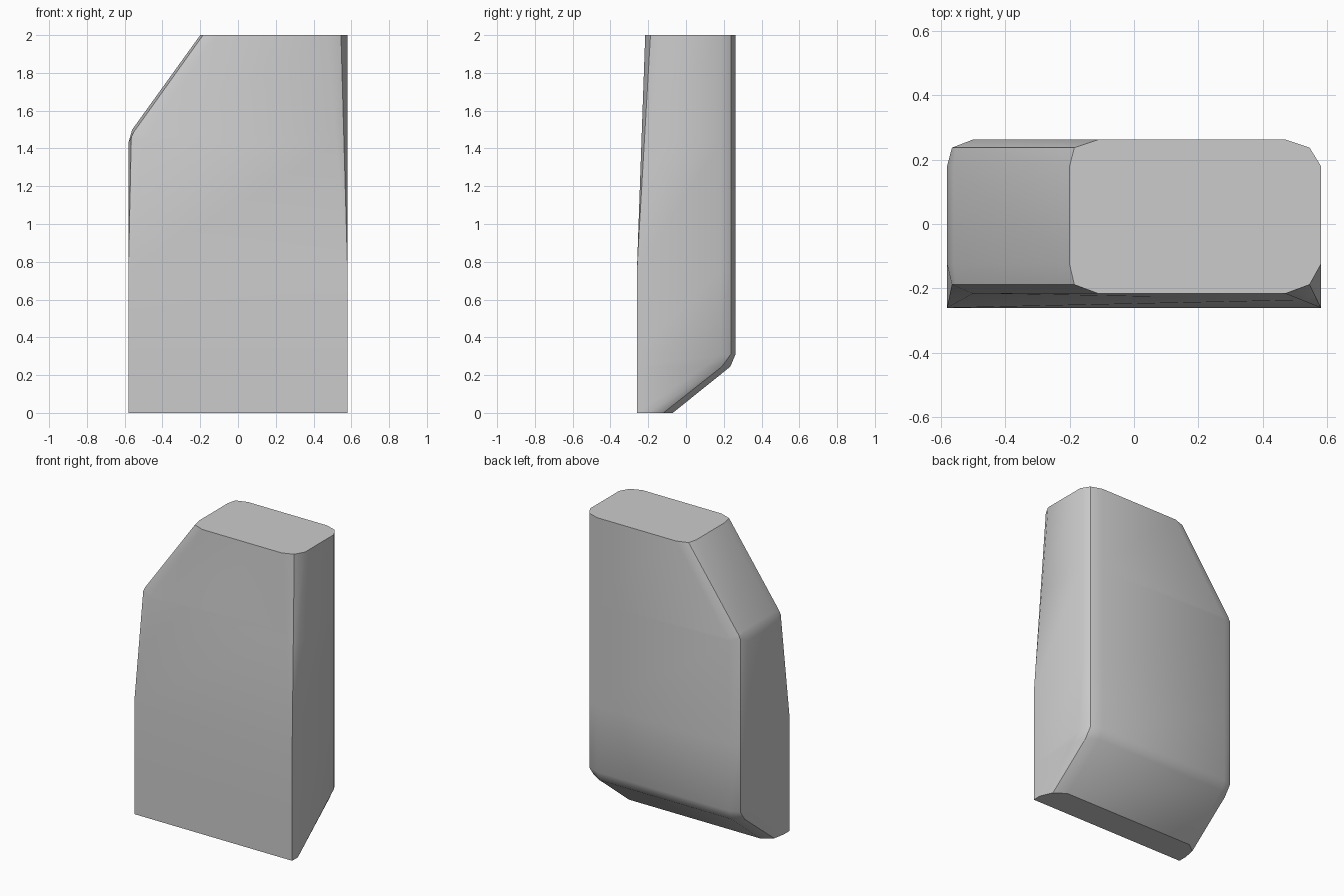
import bpy
import bmesh

cube = bpy.data.objects.get("Cube")
if cube:
    bpy.data.objects.remove(cube, do_unlink=True)

HALF_W, FRONT, KNEE, TOP = 0.58, -0.26, 0.75, 2.0
RIGHT_X = (0.58, 0.545, 0.47)        # corner: side, middle, face
FRONT_Y = (-0.125, -0.188, -0.216)   # rounded front corner at the top
BACK_Y = (0.18, 0.237, 0.262)
STRAIGHT = (-0.58, -0.565, -0.50)


def lerp(a, b, t):
    return a + (b - a) * t


def ring(z, back=BACK_Y, left=STRAIGHT, left_z=None):
    """One cross-section, anticlockwise from the front corner at +x."""
    left_z = left_z or (z, z, z)
    grow_r = max(0, (z - KNEE) / (TOP - KNEE))
    grow_l = min(1, max(0, (z - KNEE) / 0.68))
    front_r = [(lerp(HALF_W, x, grow_r), lerp(FRONT, y, grow_r), z)
               for x, y in zip(RIGHT_X, FRONT_Y)]
    front_l = [(lerp(-HALF_W, x, grow_l), lerp(FRONT, y, grow_l), lz)
               for x, y, lz in zip(left, FRONT_Y, left_z)]
    back_r = [(x, y, z) for x, y in zip(RIGHT_X, back)]
    back_l = [(x, y, lz) for x, y, lz in zip(left, back, left_z)]
    return front_r[::-1] + back_r + back_l[::-1] + front_l


# Sections from the sloped heel up to the slanted shoulder
sections = [
    ring(0, back=(-0.20, -0.12, -0.07)),
    ring(0.245, back=(0.10, 0.19, 0.235)),
    ring(0.31),
    ring(KNEE),
    ring(1.43, left_z=(1.43, 1.46, 1.44)),
    ring(1.50, left=(-0.56, -0.553, -0.488), left_z=(1.50, 1.485, 1.457)),
    ring(TOP, left=(-0.20, -0.185, -0.11)),
]

# Loft the sections and cap both ends
bm = bmesh.new()
loops = [[bm.verts.new(p) for p in s] for s in sections]
for low, high in zip(loops, loops[1:]):
    n = len(low)
    for i in range(n):
        j = (i + 1) % n
        bm.faces.new((low[i], low[j], high[j], high[i]))
bm.faces.new(loops[0][::-1])
bm.faces.new(loops[-1])
bmesh.ops.remove_doubles(bm, verts=bm.verts, dist=0.0005)
bmesh.ops.recalc_face_normals(bm, faces=bm.faces)

mesh = bpy.data.meshes.new("tapered_block")
bm.to_mesh(mesh)
bm.free()
block = bpy.data.objects.new("tapered_block", mesh)
bpy.context.collection.objects.link(block)

# Plain light grey
grey = bpy.data.materials.new("light_grey")
grey.use_nodes = True
colour = (0.6, 0.6, 0.6, 1)
grey.diffuse_color = colour
grey.node_tree.nodes["Principled BSDF"].inputs["Base Color"].default_value = colour
mesh.materials.append(grey)

# Soft shading with crisp main edges
bpy.ops.object.select_all(action="DESELECT")
block.select_set(True)
bpy.context.view_layer.objects.active = block
bpy.ops.object.shade_smooth_by_angle(angle=0.61)
